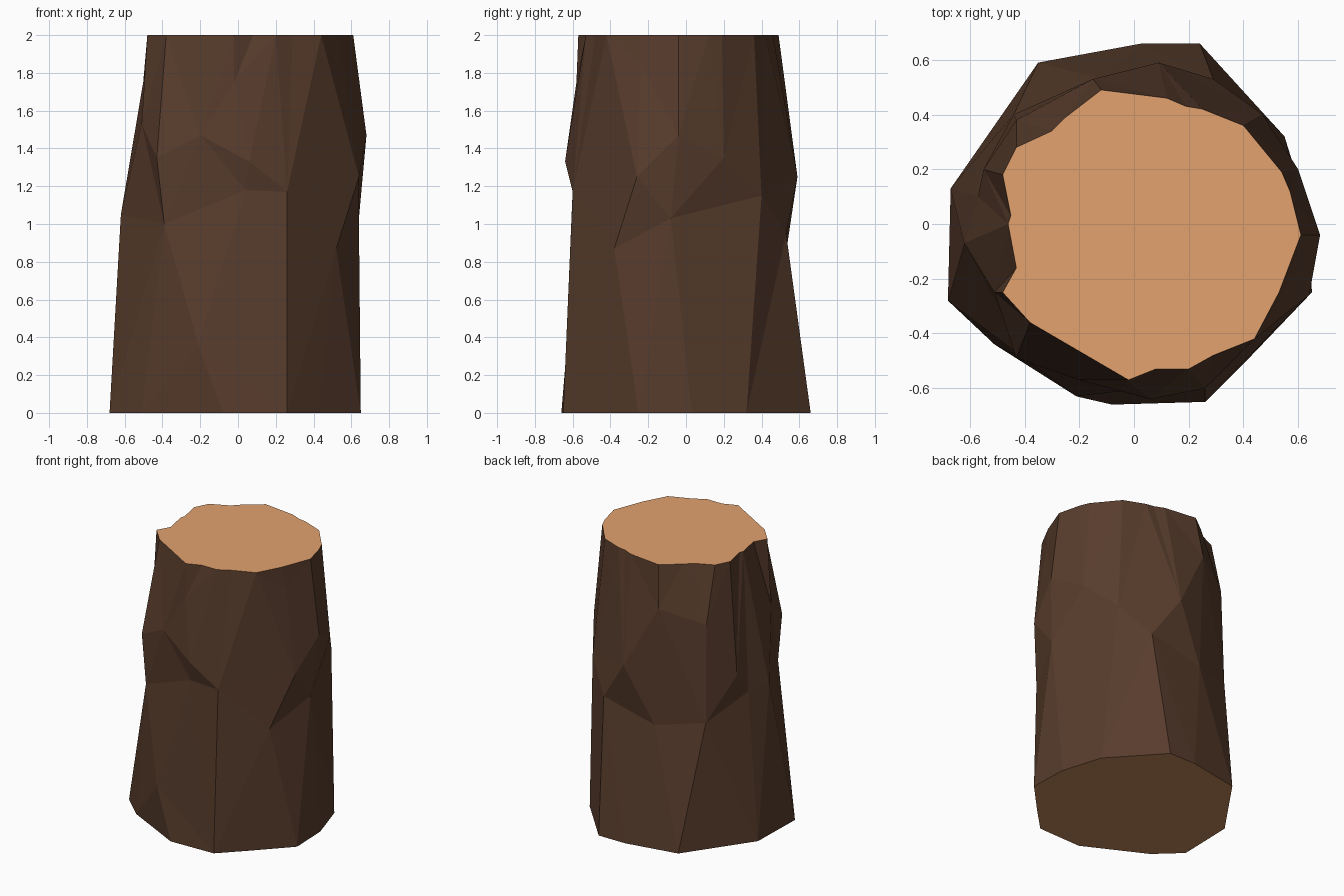
import bpy
import bmesh
from math import atan2, pi
from mathutils import Vector
from mathutils.geometry import delaunay_2d_cdt

default_cube = bpy.data.objects.get("Cube")
if default_cube:
    bpy.data.objects.remove(default_cube, do_unlink=True)


def flat_material(name, colour):
    material = bpy.data.materials.new(name)
    material.use_nodes = True
    material.diffuse_color = (*colour, 1)
    shader = material.node_tree.nodes["Principled BSDF"]
    shader.inputs["Base Color"].default_value = (*colour, 1)
    shader.inputs["Roughness"].default_value = 0.9
    return material


def angle_of(vert):
    return atan2(vert.co.y, vert.co.x) % (2 * pi)


def make_ring(mesh, points):
    """Add the points as vertices, ordered counter-clockwise."""
    return sorted((mesh.verts.new(point) for point in points), key=angle_of)


def wrap_bark(mesh, verts, grain=0.5):
    """Unroll the points, triangulate them along the grain and wrap them back."""
    turns = (-2 * pi, 0, 2 * pi)
    unrolled = [Vector(((angle_of(vert) + turn) * 0.6, vert.co.z * grain))
                for turn in turns for vert in verts]
    flat, _, triangles, sources, *_ = delaunay_2d_cdt(unrolled, [], [], 0, 1e-6)
    for triangle in triangles:
        middle = sum(flat[corner].x for corner in triangle) / len(triangle)
        if 0 <= middle < 2 * pi * 0.6:
            mesh.faces.new([verts[sources[corner][0] % len(verts)] for corner in triangle])


# Outline on the ground
base_outline = [
    (.64, .03), (.55, .32), (.24, .66), (.03, .66), (-.35, .59), (-.67, .13),
    (-.68, -.28), (-.51, -.44), (-.08, -.66), (.26, -.65), (.43, -.48),
    (.65, -.25),
]

# Knots and hollows in the bark
knots = [
    (.68, -.04, 1.47), (.6, .2, 1.35), (.47, .4, 1.15), (.29, .53, .95),
    (.09, .59, 1.25), (-.12, .53, .85), (-.15, .53, 1.7), (-.43, .38, 1.6),
    (-.44, .4, .9), (-.55, .2, 1.2), (-.57, .1, 1.05), (-.62, -.07, 1.05),
    (-.51, -.25, 1.53), (-.43, -.49, 1.35), (-.39, -.5, 1), (-.2, -.57, 1.47),
    (-.21, -.63, .36), (.04, -.6, 1.18), (.06, -.64, 1.33),
    (-.02, -.58, 1.75), (.26, -.6, 1.17), (.52, -.38, .87),
    (.64, -.26, 1.25), (.55, -.24, 1.85), (.64, -.08, 1.03),
]

# Uneven outline of the sawn top
cut_outline = [
    (.61, -.04), (.57, .12), (.54, .19), (.4, .36), (.25, .42), (.19, .43),
    (.12, .46), (-.12, .49), (-.25, .39), (-.3, .34), (-.43, .28),
    (-.48, .18), (-.45, .03), (-.46, 0), (-.43, -.16), (-.48, -.25),
    (-.38, -.36), (-.02, -.57), (.08, -.53), (.2, -.53), (.29, -.48),
    (.44, -.42), (.53, -.25),
]

height = 2
mesh = bmesh.new()
base_ring = make_ring(mesh, [(x, y, 0) for x, y in base_outline])
knot_verts = make_ring(mesh, knots)
cut_ring = make_ring(mesh, [(x, y, height) for x, y in cut_outline])

# Bark sides, sawn face and underside
wrap_bark(mesh, base_ring + knot_verts + cut_ring)
sawn_face = mesh.faces.new(cut_ring)
sawn_face.material_index = 1
underside = mesh.faces.new(base_ring[::-1])
underside.material_index = 2
bmesh.ops.recalc_face_normals(mesh, faces=mesh.faces)

stump_mesh = bpy.data.meshes.new("tree_stump")
mesh.to_mesh(stump_mesh)
mesh.free()
stump_mesh.materials.append(flat_material("brown bark", (.096, .045, .025)))
stump_mesh.materials.append(flat_material("pale cut wood", (.77, .362, .156)))
stump_mesh.materials.append(flat_material("underside wood", (.526, .232, .096)))
stump = bpy.data.objects.new("tree_stump", stump_mesh)
bpy.context.collection.objects.link(stump)
